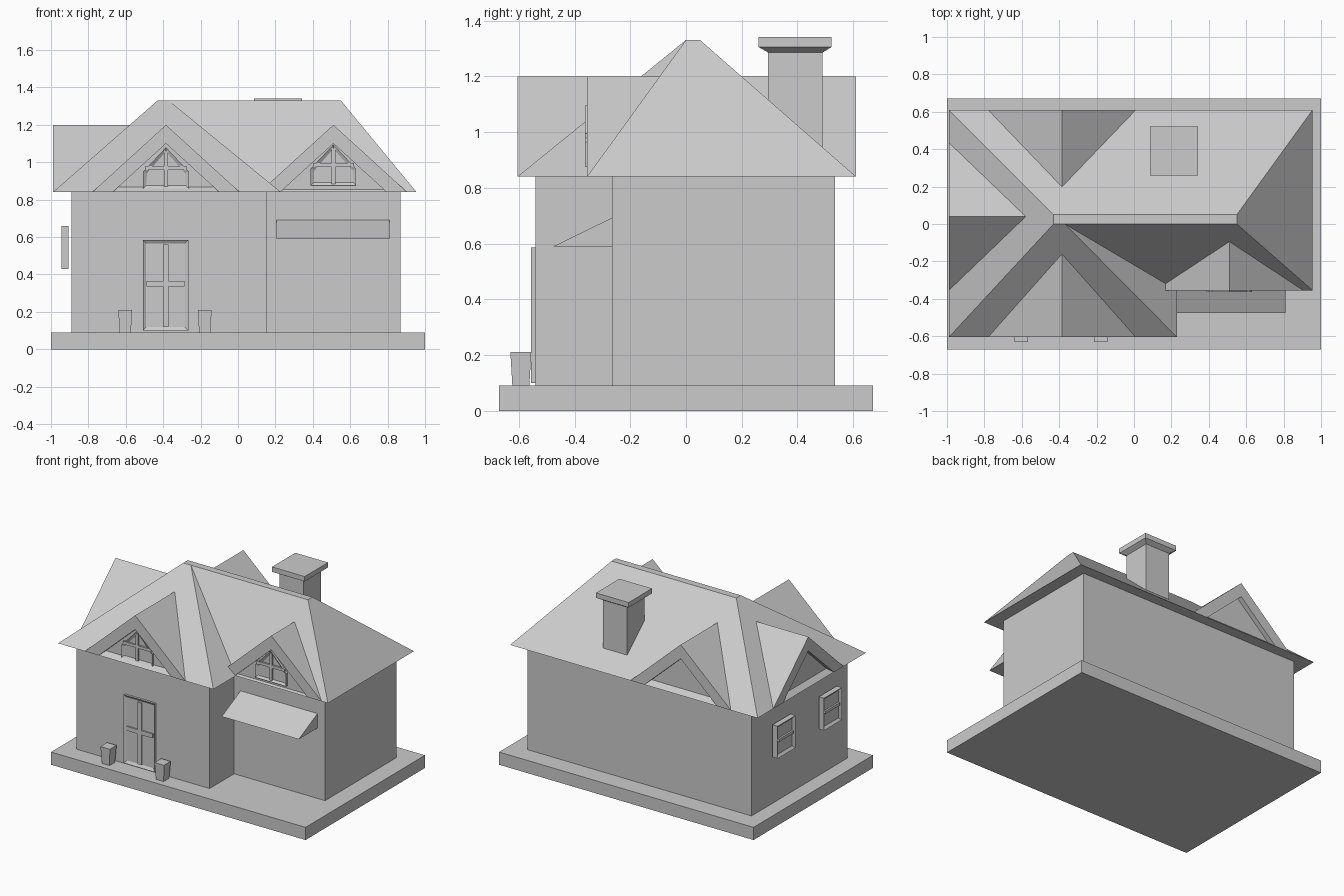
import bpy, bmesh
from math import radians
from mathutils import Matrix, Vector

if "Cube" in bpy.data.objects:
    bpy.data.objects.remove(bpy.data.objects["Cube"])


def finish(name, bm):
    bmesh.ops.recalc_face_normals(bm, faces=bm.faces)
    me = bpy.data.meshes.new(name)
    bm.to_mesh(me)
    bm.free()
    ob = bpy.data.objects.new(name, me)
    bpy.context.collection.objects.link(ob)
    return ob


def frustum(name, low, high, z0, z1):
    """Box or tapered box; low and high are (x0, x1, y0, y1)."""
    bm = bmesh.new()
    rings = []
    for (x0, x1, y0, y1), z in ((low, z0), (high, z1)):
        rings.append([bm.verts.new((x, y, z)) for x, y in
                      ((x0, y0), (x1, y0), (x1, y1), (x0, y1))])
    a, b = rings
    bm.faces.new(a)
    bm.faces.new(b)
    for i in range(4):
        j = (i + 1) % 4
        bm.faces.new((a[i], a[j], b[j], b[i]))
    return finish(name, bm)


def box(name, x0, x1, y0, y1, z0, z1):
    return frustum(name, (x0, x1, y0, y1), (x0, x1, y0, y1), z0, z1)


def prism(name, pts, front, back, u=0, turn=0, rim=0, sink=0):
    """Extrude an (x, z) profile from y=front to y=back, then turn it about z.
    rim and sink make a raised frame around a sunken front panel."""
    bm = bmesh.new()
    face = bm.faces.new([bm.verts.new((x + u, front, z)) for x, z in pts])
    ext = bmesh.ops.extrude_face_region(bm, geom=[face], use_keep_orig=True)
    moved = [v for v in ext["geom"] if isinstance(v, bmesh.types.BMVert)]
    bmesh.ops.translate(bm, verts=moved, vec=(0, back - front, 0))
    bmesh.ops.recalc_face_normals(bm, faces=bm.faces)
    if rim:
        bmesh.ops.inset_individual(bm, faces=[face], thickness=rim)
        bmesh.ops.translate(bm, verts=face.verts, vec=(0, sink, 0))
    bm.transform(Matrix.Rotation(radians(turn), 4, 'Z'))
    return finish(name, bm)


def rect(x0, x1, z0, z1):
    return [(x0, z0), (x1, z0), (x1, z1), (x0, z1)]


# Base slab
box("base_slab", -1, 1, -0.67, 0.67, 0, 0.09)

# L-shaped walls
plan = [(-0.89, -0.54), (0.155, -0.54), (0.155, -0.265),
        (0.87, -0.265), (0.87, 0.535), (-0.89, 0.535)]
bm = bmesh.new()
floor = bm.faces.new([bm.verts.new((x, y, 0.085)) for x, y in plan])
ext = bmesh.ops.extrude_face_region(bm, geom=[floor], use_keep_orig=True)
bmesh.ops.translate(bm, vec=(0, 0, 0.76),
                    verts=[v for v in ext["geom"] if isinstance(v, bmesh.types.BMVert)])
finish("walls", bm)

# Hipped roof in two wings
frustum("left_roof", (-0.99, 0.23, -0.605, 0.61), (-0.43, -0.37, 0, 0.05), 0.84, 1.33)
frustum("right_roof", (-0.40, 0.955, -0.355, 0.61), (-0.40, 0.55, 0, 0.05), 0.84, 1.33)

# Gables: roof chevron plus recessed end wall (u, front, back, turn, recess)
chevron = [(-0.395, 0.84), (0, 1.2), (0.395, 0.84),
           (0.285, 0.84), (0, 1.1), (-0.285, 0.84)]
infill = [(-0.29, 0.84), (0.29, 0.84), (0, 1.105)]
gables = {"front": (-0.385, -0.605, -0.165, 0, 0.035),
          "dormer": (0.51, -0.355, -0.095, 0, 0.01),
          "left": (-0.04, -0.99, -0.58, -90, 0.035),
          "back": (0.385, -0.61, -0.2, 180, 0.035)}
for name, (u, f, b, turn, rec) in gables.items():
    prism(name + "_gable_roof", chevron, f, b, u, turn)
    prism(name + "_gable_wall", infill, f + rec, f + 0.2, u, turn)

# Pointed gable windows with glazing bars
pane = [(-0.122, 0.86), (0.122, 0.86), (0.122, 0.95), (0, 1.08), (-0.122, 0.95)]
for name, u, y, lift in (("front", -0.385, -0.585, 0), ("dormer", 0.51, -0.363, 0.015)):
    pts = [(x, z + lift) for x, z in pane]
    prism(name + "_gable_window", pts, y, y + 0.04, u, rim=0.022, sink=0.012)
    box(name + "_window_post", u - 0.01, u + 0.01, y, y + 0.03, 0.87 + lift, 1.06 + lift)
    box(name + "_window_rail", u - 0.11, u + 0.11, y, y + 0.03, 0.96 + lift, 0.98 + lift)

# Left wall windows
for i, y in enumerate((0.22, -0.30)):
    u = -y
    prism(f"side_window_{i}", rect(-0.1, 0.1, 0.43, 0.66), -0.945, -0.905, u, -90,
          rim=0.025, sink=0.015)
    prism(f"side_window_rail_{i}", rect(-0.08, 0.08, 0.54, 0.56), -0.943, -0.92, u, -90)

# Front door with four panes
prism("door", rect(-0.122, 0.122, 0.1, 0.585), -0.556, -0.535, -0.387, rim=0.026, sink=0.012)
box("door_post", -0.402, -0.372, -0.554, -0.54, 0.12, 0.56)
box("door_rail", -0.49, -0.285, -0.554, -0.54, 0.335, 0.365)

# Tapered planters beside the door
for i, x in enumerate((-0.603, -0.178)):
    frustum(f"planter_{i}", (x - 0.03, x + 0.03, -0.623, -0.562),
            (x - 0.037, x + 0.037, -0.63, -0.555), 0.09, 0.21)

# Wedge awning: side profile turned to run along x
prism("awning", [(-0.475, 0.59), (-0.26, 0.59), (-0.26, 0.695)], -0.81, -0.205, 0, 90)

# Chimney with flared cap
box("chimney", 0.12, 0.31, 0.295, 0.49, 0.88, 1.29)
frustum("chimney_flare", (0.12, 0.31, 0.295, 0.49), (0.085, 0.342, 0.26, 0.522), 1.285, 1.305)
box("chimney_cap", 0.085, 0.342, 0.26, 0.522, 1.305, 1.34)
